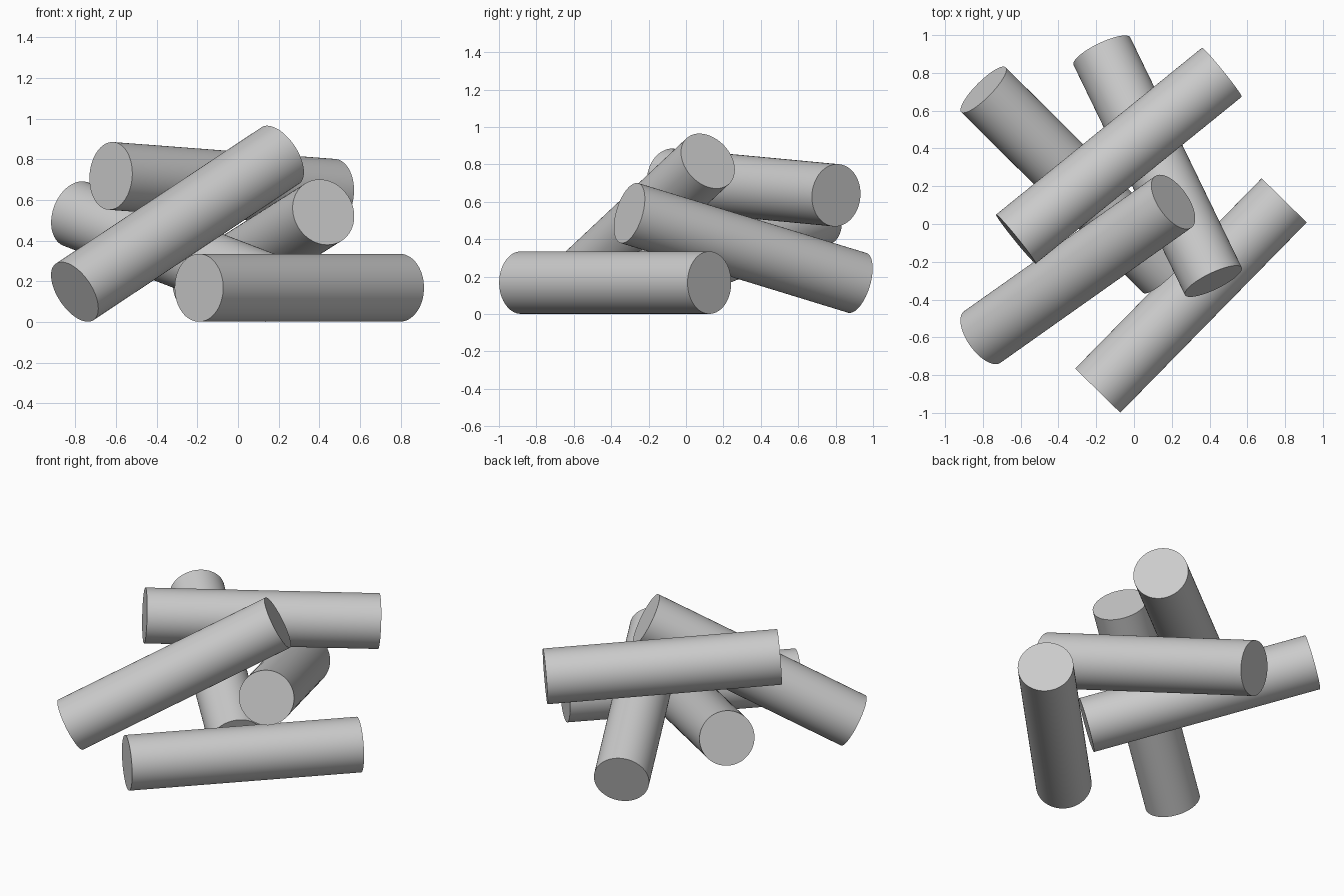
import bpy, math
from mathutils import Vector

if "Cube" in bpy.data.objects:
    bpy.data.objects.remove(bpy.data.objects["Cube"])

RADIUS = 0.167

grey = bpy.data.materials.new("light_grey")
grey.diffuse_color = (0.6, 0.6, 0.6, 1)
grey.use_nodes = True
grey.node_tree.nodes["Principled BSDF"].inputs["Base Color"].default_value = grey.diffuse_color


def rod(name, a, b):
    """Solid round rod between two end centres."""
    a, b = Vector(a), Vector(b)
    axis = b - a
    bpy.ops.mesh.primitive_cylinder_add(vertices=64, radius=RADIUS,
                                        depth=axis.length, location=(a + b) / 2)
    ob = bpy.context.object
    ob.name = name
    ob.rotation_mode = 'QUATERNION'
    ob.rotation_quaternion = axis.to_track_quat('Z', 'Y')
    ob.data.materials.append(grey)
    bpy.ops.object.shade_smooth_by_angle(angle=math.radians(30))


# Rod lying flat on the ground
rod("ground_rod", (-0.192, -0.882, 0.168), (0.795, 0.125, 0.168))
# Rods with one end on the ground, leaning on each other
rod("front_leaning_rod", (-0.803, -0.598, 0.148), (0.208, 0.117, 0.818))
rod("back_leaning_rod", (-0.17, 0.915, 0.167), (0.42, -0.303, 0.54))
rod("left_leaning_rod", (0.165, -0.245, 0.162), (-0.797, 0.711, 0.53))
# Rod resting across the top
rod("top_rod", (-0.625, -0.08, 0.718), (0.465, 0.803, 0.635))
